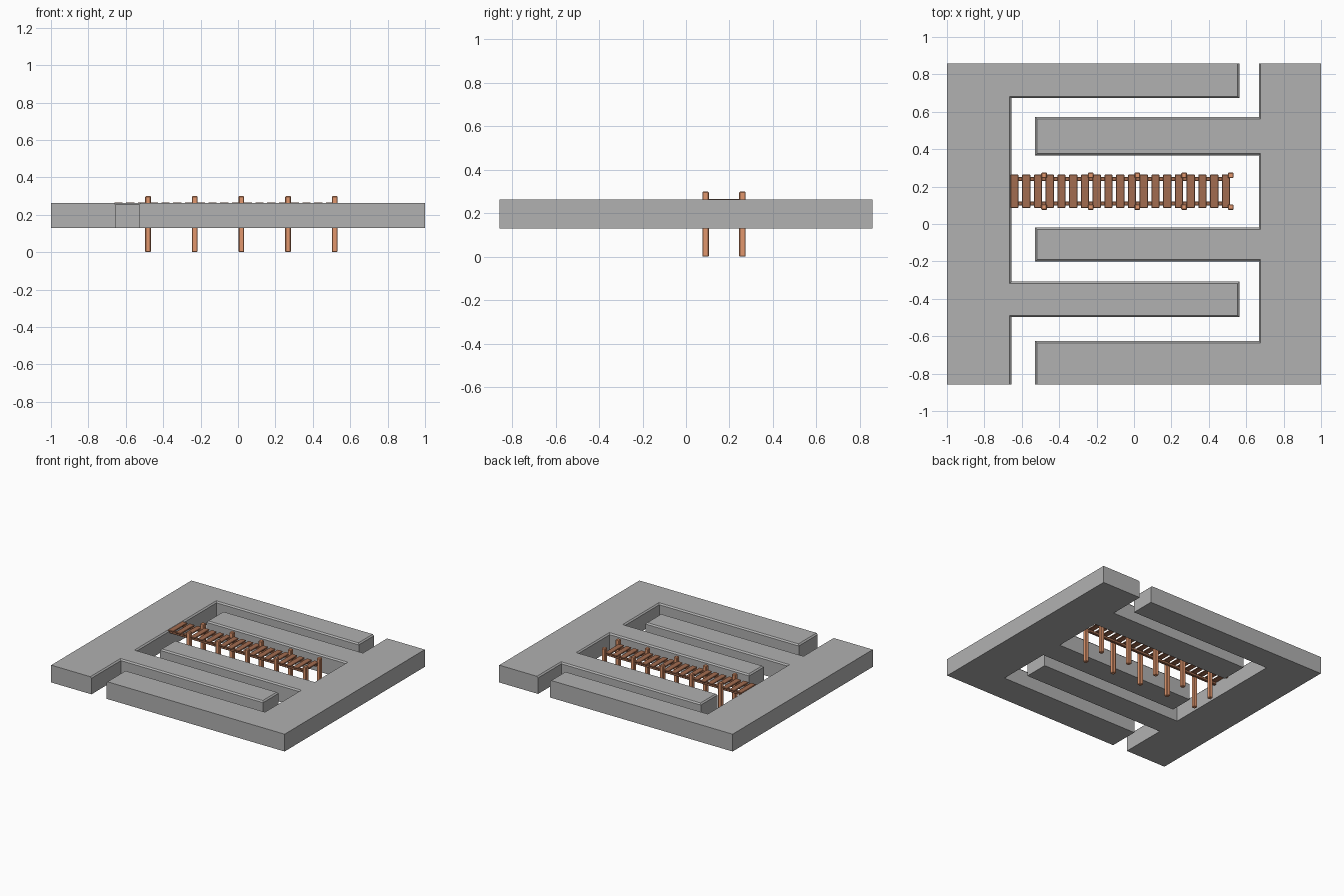
import bpy, bmesh

if "Cube" in bpy.data.objects:
    bpy.data.objects.remove(bpy.data.objects["Cube"])

Z0, Z1 = 0.13, 0.264   # slab bottom and top
YE = 0.858             # slab half depth


def material(name, rgb):
    m = bpy.data.materials.new(name)
    m.diffuse_color = (*rgb, 1)
    m.use_nodes = True
    m.node_tree.nodes["Principled BSDF"].inputs["Base Color"].default_value = m.diffuse_color
    return m


stone = material("dark_stone", (0.44, 0.44, 0.44))
post_wood = material("post_wood", (0.76, 0.31, 0.155))
plank_wood = material("plank_wood", (0.36, 0.15, 0.08))


def finish(name, bm, mat):
    bmesh.ops.recalc_face_normals(bm, faces=bm.faces)
    me = bpy.data.meshes.new(name)
    bm.to_mesh(me)
    bm.free()
    me.materials.append(mat)
    ob = bpy.data.objects.new(name, me)
    bpy.context.collection.objects.link(ob)
    return ob


def slab(name, outline):
    """Extruded comb outline; top edges facing the channel get a chamfer."""
    bm = bmesh.new()
    base = bm.faces.new([bm.verts.new((x, y, Z0)) for x, y in outline])
    top = bmesh.ops.extrude_face_region(bm, geom=[base], use_keep_orig=True)
    verts = [g for g in top["geom"] if isinstance(g, bmesh.types.BMVert)]
    bmesh.ops.translate(bm, verts=verts, vec=(0, 0, Z1 - Z0))
    bmesh.ops.recalc_face_normals(bm, faces=bm.faces)

    def inner(e):
        a, b = (v.co for v in e.verts)
        if min(a.z, b.z) < Z1 - 0.001:
            return False
        on_x = abs(a.x) > 0.99 and abs(b.x) > 0.99
        on_y = abs(a.y) > YE - 0.001 and abs(b.y) > YE - 0.001
        return not (on_x or on_y)

    bmesh.ops.bevel(bm, geom=[e for e in bm.edges if inner(e)], offset=0.01,
                    segments=1, affect='EDGES', clamp_overlap=True)
    return finish(name, bm, stone)


def box(name, center, size, mat, bevel):
    """Box with small chamfered edges."""
    bm = bmesh.new()
    bmesh.ops.create_cube(bm, size=1)
    bmesh.ops.scale(bm, verts=bm.verts, vec=size)
    bmesh.ops.bevel(bm, geom=bm.edges[:], offset=bevel, segments=1, affect='EDGES')
    ob = finish(name, bm, mat)
    ob.location = center
    return ob


# Left bank with two fingers
L, LT = -0.655, 0.564
slab("left_bank", [(-1, -YE), (L, -YE), (L, -0.498), (LT, -0.498),
                   (LT, -0.308), (L, -0.308), (L, 0.673), (LT, 0.673),
                   (LT, YE), (-1, YE)])

# Right bank with three fingers
R, RT = 0.667, -0.528
slab("right_bank", [(1, -YE), (1, YE), (R, YE), (R, 0.572), (RT, 0.572),
                    (RT, 0.367), (R, 0.367), (R, -0.019), (RT, -0.019),
                    (RT, -0.201), (R, -0.201), (R, -0.626), (RT, -0.626),
                    (RT, -YE)])

# Wooden pier: planks, rails beneath, posts on both sides
YC = 0.175
for i in range(19):
    box(f"plank_{i + 1}", (-0.639 + i * 0.0628, YC, 0.262), (0.044, 0.177, 0.009),
        plank_wood, 0.0025)
for side, s in (("front", -1), ("back", 1)):
    box(f"{side}_rail", (-0.074, YC + s * 0.066, 0.248), (1.168, 0.022, 0.02),
        plank_wood, 0.003)
    for i in range(5):
        box(f"{side}_post_{i + 1}", (-0.481 + i * 0.2495, YC + s * 0.085, 0.15),
            (0.03, 0.03, 0.3), post_wood, 0.004)
